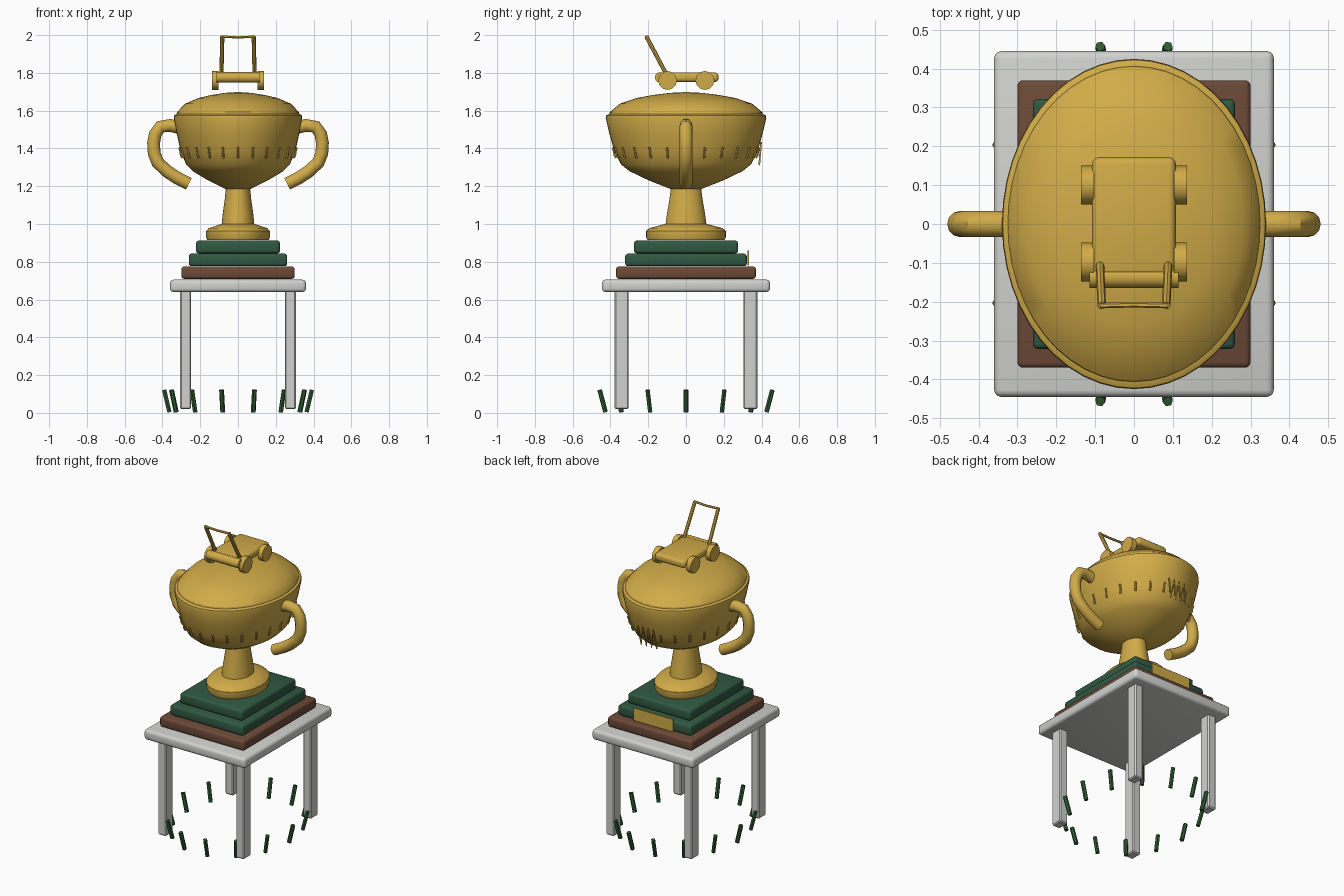
import bpy, bmesh, math
from mathutils import Vector

if "Cube" in bpy.data.objects:
    bpy.data.objects.remove(bpy.data.objects["Cube"])


def mat(name, rgb):
    m = bpy.data.materials.new(name)
    m.diffuse_color = (*rgb, 1)
    m.use_nodes = True
    m.node_tree.nodes["Principled BSDF"].inputs["Base Color"].default_value = m.diffuse_color
    return m


GOLD = mat("gold", (0.64, 0.41, 0.065))
GREEN = mat("dark green", (0.03, 0.10, 0.055))
BROWN = mat("brown wood", (0.15, 0.068, 0.038))
WHITE = mat("pale grey", (0.64, 0.65, 0.63))
GRASS = mat("grass green", (0.028, 0.105, 0.03))


def finish(ob, m, angle=35):
    ob.data.materials.clear()
    ob.data.materials.append(m)
    bpy.ops.object.select_all(action='DESELECT')
    ob.select_set(True)
    bpy.context.view_layer.objects.active = ob
    bpy.ops.object.shade_smooth_by_angle(angle=math.radians(angle))
    return ob


def box(name, lo, hi, m, bevel=0.0, segs=3):
    bm = bmesh.new()
    bmesh.ops.create_cube(bm, size=1)
    for v in bm.verts:
        v.co = Vector([(a + b) / 2 + c * (b - a) for a, b, c in zip(lo, hi, v.co)])
    if bevel:
        bmesh.ops.bevel(bm, geom=bm.edges[:], offset=bevel, segments=segs,
                        affect='EDGES', profile=0.5)
    me = bpy.data.meshes.new(name)
    bm.to_mesh(me)
    bm.free()
    ob = bpy.data.objects.new(name, me)
    bpy.context.collection.objects.link(ob)
    return finish(ob, m)


def lathe(name, profile, m, ratio=1.25, n=48):
    """Elliptical turned shape from (x radius, z) points, capped at both ends."""
    bm = bmesh.new()
    rings = [[bm.verts.new((r * math.cos(a), ratio * r * math.sin(a), z))
              for a in (math.tau * i / n for i in range(n))] for r, z in profile]
    for lo, hi in zip(rings, rings[1:]):
        for i in range(n):
            j = (i + 1) % n
            bm.faces.new((lo[i], lo[j], hi[j], hi[i]))
    bm.faces.new(rings[0][::-1])
    bm.faces.new(rings[-1])
    me = bpy.data.meshes.new(name)
    bm.to_mesh(me)
    bm.free()
    ob = bpy.data.objects.new(name, me)
    bpy.context.collection.objects.link(ob)
    return finish(ob, m, 32)


def tube(name, pts, r, m, res=3):
    cu = bpy.data.curves.new(name, 'CURVE')
    cu.dimensions = '3D'
    cu.bevel_depth = r
    cu.bevel_resolution = res
    cu.use_fill_caps = True
    sp = cu.splines.new('POLY')
    sp.points.add(len(pts) - 1)
    for p, c in zip(sp.points, pts):
        p.co = (*c, 1)
    ob = bpy.data.objects.new(name, cu)
    bpy.context.collection.objects.link(ob)
    bpy.ops.object.select_all(action='DESELECT')
    ob.select_set(True)
    bpy.context.view_layer.objects.active = ob
    bpy.ops.object.convert(target='MESH')
    return finish(bpy.context.view_layer.objects.active, m, 40)


# table
box("table_top", (-0.36, -0.445, 0.64), (0.36, 0.445, 0.705), WHITE, 0.018)
for sx in (-1, 1):
    for sy in (-1, 1):
        x, y = 0.277 * sx, 0.341 * sy
        box("table_leg", (x - 0.029, y - 0.037, 0.02), (x + 0.029, y + 0.037, 0.65), WHITE, 0.007, 1)

# stepped plinth and plaque on the back
box("plinth_base", (-0.30, -0.37, 0.71), (0.30, 0.37, 0.775), BROWN, 0.014)
box("plinth_lower_step", (-0.26, -0.322, 0.777), (0.26, 0.322, 0.843), GREEN, 0.014)
box("plinth_upper_step", (-0.222, -0.275, 0.845), (0.222, 0.275, 0.912), GREEN, 0.014)
box("plaque", (-0.14, 0.325, 0.78), (0.14, 0.334, 0.86), GOLD)

# cup: foot, stem, bowl, lid
lathe("cup_foot", [(0.163, 0.914), (0.169, 0.93), (0.169, 0.962), (0.155, 0.978),
                   (0.09, 1.0)], GOLD)
lathe("cup_stem", [(0.088, 0.985), (0.08, 1.06), (0.07, 1.13), (0.063, 1.2)], GOLD)
lathe("cup_bowl", [(0.065, 1.185), (0.16, 1.232), (0.24, 1.28), (0.275, 1.315),
                   (0.305, 1.39), (0.325, 1.48), (0.34, 1.56), (0.338, 1.575),
                   (0.325, 1.583)], GOLD)
lathe("cup_lid", [(0.325, 1.583), (0.323, 1.592), (0.28, 1.637), (0.21, 1.667),
                  (0.14, 1.683), (0.07, 1.694), (0.01, 1.698)], GOLD)

# side handles
arc = [(0.31, 1.51), (0.36, 1.522), (0.412, 1.514), (0.438, 1.475), (0.447, 1.43),
       (0.444, 1.375), (0.425, 1.325), (0.37, 1.275), (0.32, 1.243), (0.26, 1.213)]
for s in (-1, 1):
    tube("cup_handle", [(s * x, 0, z) for x, z in arc], 0.034, GOLD, 4)

# small raised ticks around the bowl
for i in range(24):
    a = math.tau * i / 24
    c, s = math.cos(a), 1.25 * math.sin(a)
    tube("bowl_tick", [(r * c, r * s, z) for r, z in
                       ((0.296, 1.35), (0.303, 1.365), (0.305, 1.385), (0.312, 1.405))],
         0.006, GOLD, 1)

# zigzag ornament on the back of the bowl
zig = [(-0.065 + 0.13 * i / 7, 0.397 if i % 2 else 0.388, 1.43 if i % 2 else 1.315)
       for i in range(8)]
tube("back_zigzag", zig, 0.005, GOLD, 1)

# lawn mower on top
box("mower_deck", (-0.108, -0.135, 1.752), (0.108, 0.172, 1.802), GOLD, 0.018)
tube("mower_roller", [(-0.115, -0.137, 1.776), (0.115, -0.137, 1.776)], 0.028, GOLD, 4)
for sx in (-1, 1):
    for y in (-0.098, 0.1):
        tube("mower_wheel", [(sx * 0.103, y, 1.76), (sx * 0.137, y, 1.76)], 0.05, GOLD, 4)
    tube("mower_handle_bar", [(sx * 0.088, -0.1, 1.785), (sx * 0.083, -0.21, 1.993)],
         0.011, GOLD, 2)
tube("mower_crossbar", [(-0.088, -0.21, 1.992), (0, -0.208, 1.988), (0.088, -0.21, 1.992)],
     0.007, GOLD, 1)

# grass blades leaning outward in a ring on the floor
for i in range(14):
    a = math.tau * i / 14
    c, s = math.cos(a), math.sin(a)
    tube("grass_blade", [(0.363 * c, 0.437 * s, 0.004), (0.391 * c, 0.469 * s, 0.122)],
         0.013, GRASS, 1)
